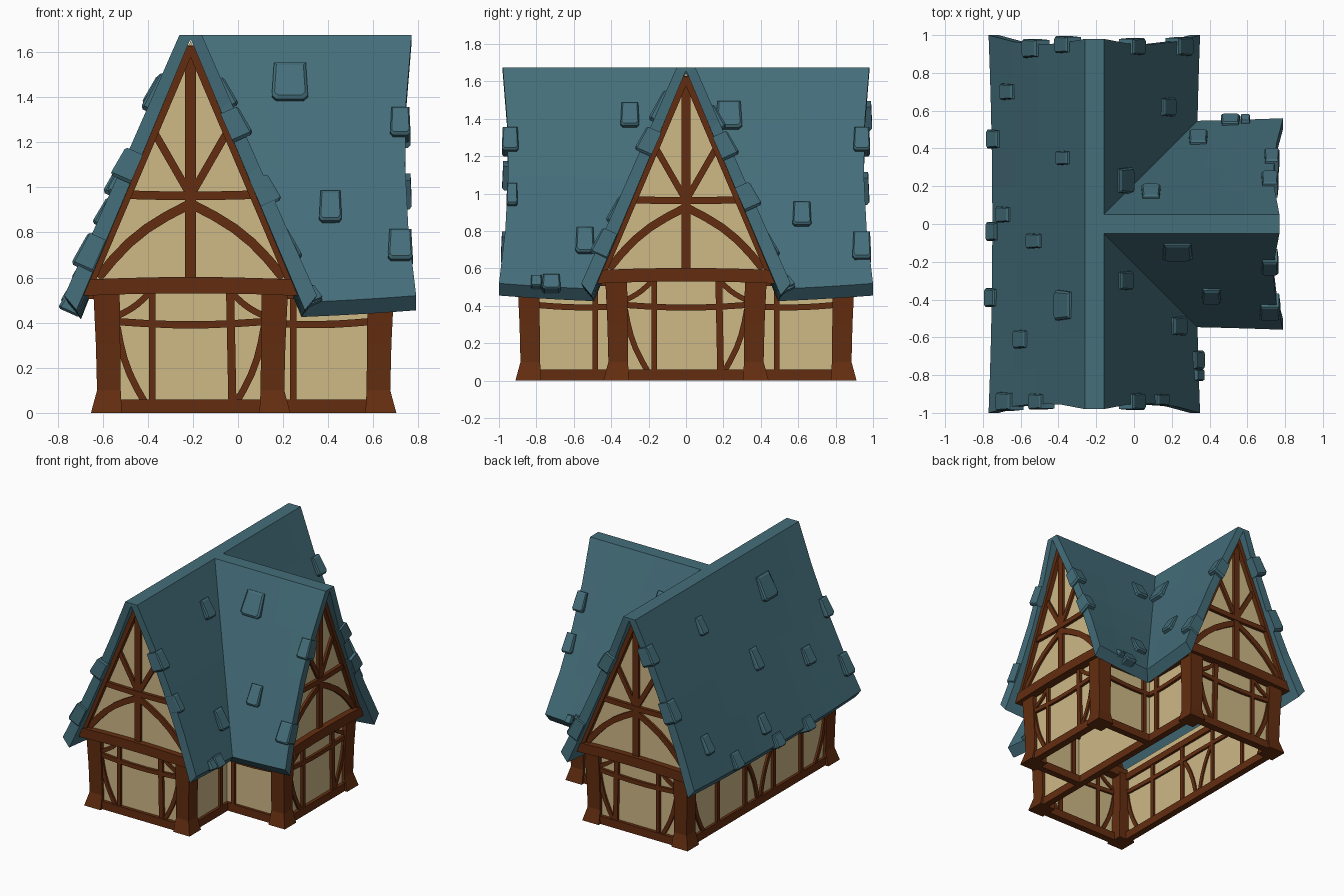
import bpy, bmesh, math
from mathutils import Vector

if "Cube" in bpy.data.objects:
    bpy.data.objects.remove(bpy.data.objects["Cube"])

# ---- materials
def material(name, rgb):
    m = bpy.data.materials.new(name)
    m.diffuse_color = (*rgb, 1)
    m.use_nodes = True
    m.node_tree.nodes["Principled BSDF"].inputs["Base Color"].default_value = m.diffuse_color
    return m

ROOF = material("slate_blue_roof", (0.058, 0.156, 0.195))
WOOD = material("brown_timber", (0.127, 0.027, 0.005))
PLASTER = material("cream_plaster", (0.62, 0.48, 0.24))

# ---- the house is three equal arms meeting under the ridge crossing:
# a = distance along the arm, o = sideways offset from its ridge
CX = -0.21
ARMS = {
    "front": lambda a, o, z: (CX + o, -a, z),
    "back": lambda a, o, z: (CX + o, a, z),
    "wing": lambda a, o, z: (CX + a, o, z),
}
VALLEY = {("front", 1), ("back", 1), ("wing", 1), ("wing", -1)}
WALL_A, WALL_O = 0.865, 0.395

def finish(bm, name, mat, merge=False, normals=True):
    if merge:
        bmesh.ops.remove_doubles(bm, verts=bm.verts, dist=0.0005)
    if normals:
        bmesh.ops.recalc_face_normals(bm, faces=bm.faces)
    me = bpy.data.meshes.new(name)
    bm.to_mesh(me)
    bm.free()
    me.materials.append(mat)
    ob = bpy.data.objects.new(name, me)
    bpy.context.collection.objects.link(ob)
    return ob

def loft(bm, rings, caps=True):
    rings = [[bm.verts.new(p) for p in r] for r in rings]
    n = len(rings[0])
    for r, s in zip(rings, rings[1:]):
        for i in range(n):
            bm.faces.new((r[i], r[(i + 1) % n], s[(i + 1) % n], s[i]))
    if caps:
        bm.faces.new(rings[0])
        bm.faces.new(rings[-1])

def arc(p, q, bow=0.0, n=5):
    p, q = Vector(p), Vector(q)
    side = Vector((p.y - q.y, q.x - p.x)).normalized()
    return [p.lerp(q, i / n) + side * bow * math.sin(math.pi * i / n) for i in range(n + 1)]

def beam(bm, place, pts, w, d0=-0.015, d1=0.02):
    """Timber along a 2D path on a wall; place(u, z, depth) gives the world point."""
    pts = [Vector(p) for p in pts]
    rings = []
    for i, p in enumerate(pts):
        t = (pts[min(i + 1, len(pts) - 1)] - pts[max(i - 1, 0)]).normalized()
        s = Vector((-t.y, t.x)) * w / 2
        l, r = p + s, p - s
        rings.append([place(l.x, l.y, d0), place(r.x, r.y, d0),
                      place(r.x, r.y, d1), place(l.x, l.y, d1)])
    loft(bm, rings)

# ---- roof: one closed shell made of six half-slopes with valleys
def sag(t, a):
    return max(t, 0) * (1 - a * a)

def roof():
    bm = bmesh.new()
    N, COLS = 4, 5
    ts = [i / N for i in range(N + 1)]
    outer = [(0, 1.675, 0)] + [(0.05 + 0.51 * t, 1.675 - 1.155 * t, t) for t in ts]
    inner = [(0, 1.655, 0)] + [(0.006 + 0.50 * t, 1.645 - 1.19 * t, t) for t in ts]
    for arm, P in ARMS.items():
        for s in (1, -1):
            valley = (arm, s) in VALLEY
            def grid(rows):
                g = []
                for o, z, t in rows:
                    start, end = (o if valley else 0), 0.98 - 0.135 * t + 0.155 * t * t
                    row = []
                    for c in range(COLS + 1):
                        f = c / COLS
                        a = start + (end - start) * f
                        k = sag(t, a)
                        row.append(bm.verts.new(P(a - (0.02 * k * (1 - f) if valley else 0),
                                                  s * (o - 0.02 * k), z - 0.04 * k)))
                    g.append(row)
                return g
            go, gi = grid(outer), grid(inner)
            for g in (go, gi):
                for r in range(len(g) - 1):
                    for c in range(COLS):
                        if (g[r][c].co - g[r + 1][c].co).length > 1e-5:
                            bm.faces.new((g[r][c], g[r][c + 1], g[r + 1][c + 1], g[r + 1][c]))
            for c in range(COLS):      # eave edge
                bm.faces.new((go[-1][c], go[-1][c + 1], gi[-1][c + 1], gi[-1][c]))
            for r in range(len(go) - 1):   # gable edge
                bm.faces.new((go[r][-1], go[r + 1][-1], gi[r + 1][-1], gi[r][-1]))
    finish(bm, "roof", ROOF, merge=True)

roof()

# ---- loose raised shingles: (along, offset, width, length)
S, B = (0.085, 0.14), (0.16, 0.18)
TILES = {
    ("front", -1): [(-.70, .46, *S), (-.35, .16, .075, .13), (.09, .32, .08, .16), (.43, .16, *B),
                    (.61, .39, .1, .13), (-.05, .49, *S), (-.45, .54, .1, .12), (.04, .55, .1, .1),
                    (.39, .555, .1, .1), (.94, .47, .1, .16), (.94, .30, *S)],
    ("back", -1): [(.93, .33, .1, .16), (.95, .16, .09, .14)],
    ("front", 1): [(.30, .16, .1, .14), (.54, .45, .1, .15), (.72, .55, .1, .09),
                   (.80, .55, .06, .07), (.94, .22, .09, .14), (.93, .35, .06, .13)],
    ("back", 1): [(.62, .39, .1, .14), (.23, .16, .14, .16), (.94, .22, .09, .14), (.94, .47, .1, .16)],
    ("wing", 1): [(.55, .46, .1, .14), (.30, .165, .1, .14), (.94, .35, .08, .14),
                  (.93, .23, .09, .14), (.72, .55, .1, .09), (.80, .55, .05, .06)],
    ("wing", -1): [(.44, .14, *B), (.62, .38, .1, .15), (.93, .22, .09, .14), (.93, .46, .11, .15)],
}
bm = bmesh.new()
for (arm, s), items in TILES.items():
    P = ARMS[arm]
    for a, o, w, h in items:
        t = (o - 0.05) / 0.51
        k = sag(t, a)
        o, z = o - 0.02 * k, 1.675 - 1.155 * t - 0.04 * k
        low = -0.065 if (abs(a) > 0.9 or t > 0.95) else -0.02
        def pt(da, v, n):
            return P(a + da, s * (o + 0.405 * v + 0.914 * n), z - 0.914 * v + 0.405 * n)
        def ring(n_up, n_dn, k2):
            x, y = w / 2 * k2, h / 2 * k2
            return [pt(-x * .88, -y, n_up), pt(x * .88, -y, n_up), pt(x, y * .8, n_dn),
                    pt(x * .75, y, n_dn), pt(-x * .75, y, n_dn), pt(-x, y * .8, n_dn)]
        loft(bm, [ring(low, low, 1), ring(0.012, 0.022, 1), ring(0.02, 0.032, 0.85)])
finish(bm, "raised_shingles", ROOF)

# ---- plaster walls (open underneath) and gable panels
bm = bmesh.new()
def panel(pts):
    bm.faces.new([bm.verts.new(p) for p in pts])

for arm, P in ARMS.items():
    O, A = WALL_O, WALL_A
    panel([P(A, -O, .01), P(A, O, .01), P(A, O, .6), P(A, -O, .6)])
    panel([P(.885, -.475, .54), P(.885, .475, .54), P(.885, 0, 1.65)])
    for s in (1, -1):
        st = O if (arm, s) in VALLEY else 0
        panel([P(st, s * O, .01), P(A, s * O, .01), P(A, s * O, .61), P(st, s * O, .61)])
O = WALL_O
panel([(CX + O, -O, .01), (CX + O, O, .01), (CX + O, O, .6), (CX + O, -O, .6)])
finish(bm, "plaster_walls", PLASTER)

# ---- timber framing
for arm, P in ARMS.items():
    # flared corner posts
    bm = bmesh.new()
    for s in (1, -1):
        loft(bm, [[P(lo + .47, s * lo, z), P(hi + .47, s * lo, z), P(hi + .47, s * hi, z), P(lo + .47, s * hi, z)]
                  for z, lo, hi in ((0, .305, .442), (.1, .31, .415), (.3, .312, .42), (.55, .315, .432))])
    finish(bm, arm + "_corner_posts", WOOD)

    # end wall below the gable
    bm = bmesh.new()
    W = lambda u, z, d: P(WALL_A + d, u, z)
    beam(bm, W, arc((-.34, .03), (.34, .03)), .06, -.03, .025)
    beam(bm, W, arc((-.33, .405), (.33, .405), -.015), .032)
    beam(bm, W, [(-.17, .05), (-.17, .54)], .028)
    beam(bm, W, [(.185, .05), (.175, .54)], .036)
    for s in (1, -1):
        beam(bm, W, arc((s * .325, .38), (s * .205, .05), s * .02), .03, -.01, .015)
        beam(bm, W, arc((s * .325, .43), (s * .185, .53), s * .01), .028, -.01, .015)
    finish(bm, arm + "_wall_timbers", WOOD)

    # gable framing
    bm = bmesh.new()
    G = lambda u, z, d: P(.885 + d, u, z)
    beam(bm, G, arc((-.485, .555), (.485, .555), .012), .072, -.09, .045)
    beam(bm, G, [(0, .58), (0, 1.63)], .048)
    beam(bm, G, arc((-.30, .968), (.30, .968), -.006), .038, -.01, .024)
    for s in (1, -1):
        beam(bm, G, [(s * .002, 1.625), (s * .463, .54)], .042, -.02, .035)
        beam(bm, G, arc((s * .015, .92), (s * .41, .60), s * .035), .042, -.01, .017)
        beam(bm, G, [(s * .01, .98), (s * .165, 1.25)], .034, -.01, .017)
    finish(bm, arm + "_gable_timbers", WOOD)

    # side walls
    bm = bmesh.new()
    for s in (1, -1):
        valley = (arm, s) in VALLEY
        st = WALL_O if valley else 0
        L = lambda u, z, d: P(u, s * (WALL_O + d), z)
        beam(bm, L, [(st, .03), (.8, .03)], .06, -.03, .02)
        beam(bm, L, arc((st, .395), (.8, .405), -.008), .032)
        beam(bm, L, [(st, .53), (.88, .53)], .05, -.02, .06)
        studs = [.455 + (.03 if arm != "wing" else 0)] if valley else [.17, .50]
        for u in studs:
            beam(bm, L, [(u, .05), (u, .52)], .03)
        if not valley:
            beam(bm, L, arc((.79, .38), (.67, .05), .02), .03, -.01, .015)
            beam(bm, L, arc((.02, .05), (.15, .38), .02), .03, -.01, .015)
    finish(bm, arm + "_side_timbers", WOOD)

# sill running between the main room and the wing
bm = bmesh.new()
beam(bm, lambda u, z, d: (CX + WALL_O + d, u, z), [(-.41, .03), (.41, .03)], .06, -.03, .02)
finish(bm, "inner_sill", WOOD)
